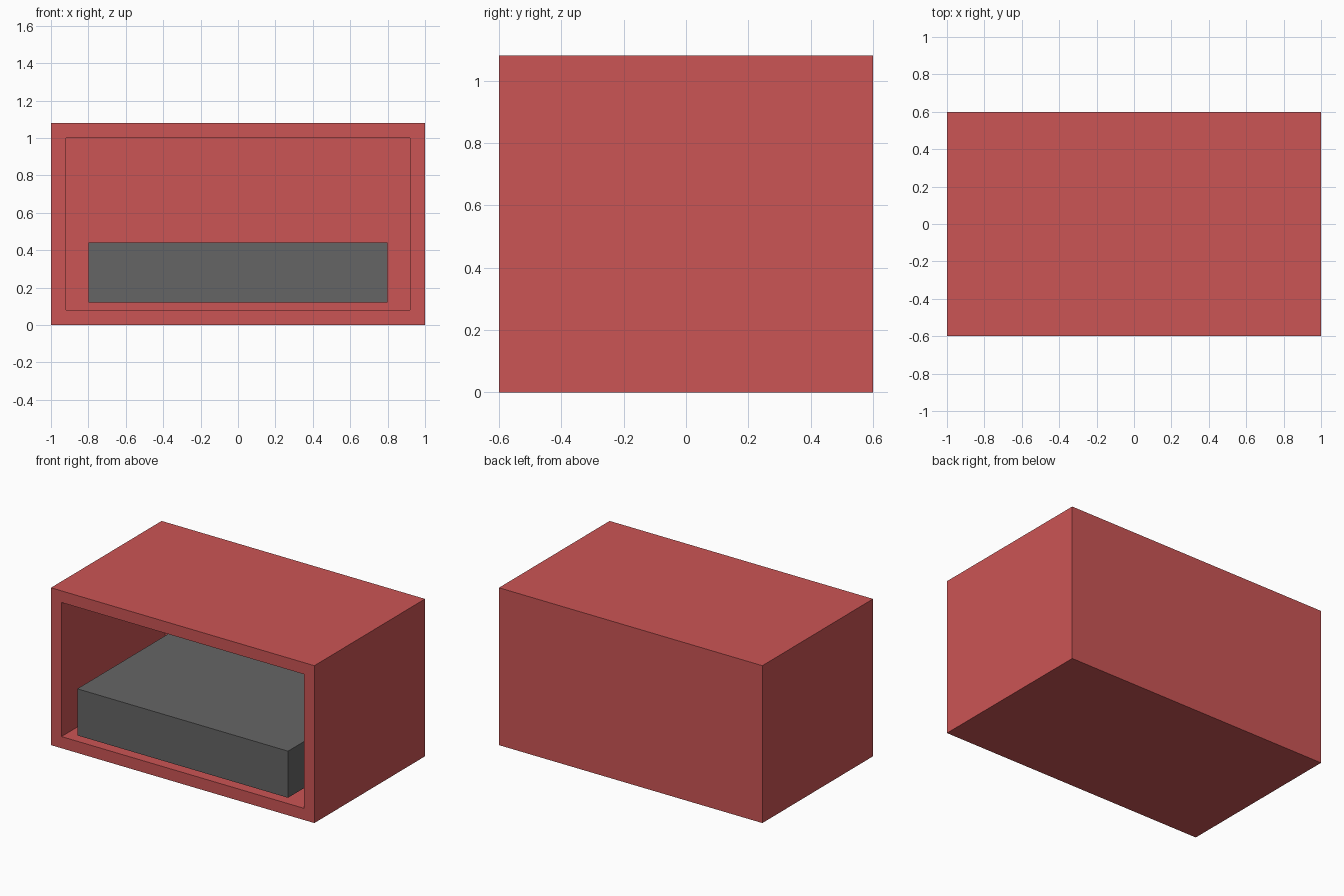
import bpy, bmesh
from mathutils import Matrix, Vector

if "Cube" in bpy.data.objects:
    bpy.data.objects.remove(bpy.data.objects["Cube"])

W, D, H = 2.0, 1.2, 1.08   # outer size
T = 0.08                   # wall thickness


def box(bm, lo, hi):
    lo, hi = Vector(lo), Vector(hi)
    m = Matrix.Translation((lo + hi) / 2) @ Matrix.Diagonal((*(hi - lo), 1))
    bmesh.ops.create_cube(bm, size=1, matrix=m)
    bm.normal_update()


def finish(bm, name, color=None):
    me = bpy.data.meshes.new(name)
    bmesh.ops.recalc_face_normals(bm, faces=bm.faces)
    bm.to_mesh(me)
    bm.free()
    if color:
        mat = bpy.data.materials.new(name + "_paint")
        mat.diffuse_color = color
        mat.use_nodes = True
        mat.node_tree.nodes["Principled BSDF"].inputs["Base Color"].default_value = mat.diffuse_color
        me.materials.append(mat)
    obj = bpy.data.objects.new(name, me)
    bpy.context.collection.objects.link(obj)


# Cabinet shell: inset the front face and push it back to form the cavity
bm = bmesh.new()
box(bm, (-W / 2, -D / 2, 0), (W / 2, D / 2, H))
front = next(f for f in bm.faces if f.normal.y < -0.9)
bmesh.ops.inset_region(bm, faces=[front], thickness=T, use_even_offset=True)
ext = bmesh.ops.extrude_discrete_faces(bm, faces=[front])["faces"][0]
bmesh.ops.translate(bm, verts=ext.verts, vec=(0, D - T, 0))
finish(bm, "cabinet_shell", (0.6, 0.09, 0.09, 1))

# Drawer block: flush with the front, reaching the back wall
bm = bmesh.new()
box(bm, (-0.8, -D / 2, 0.12), (0.8, D / 2 - T, 0.44))
finish(bm, "drawer_block", (0.13, 0.13, 0.13, 1))
